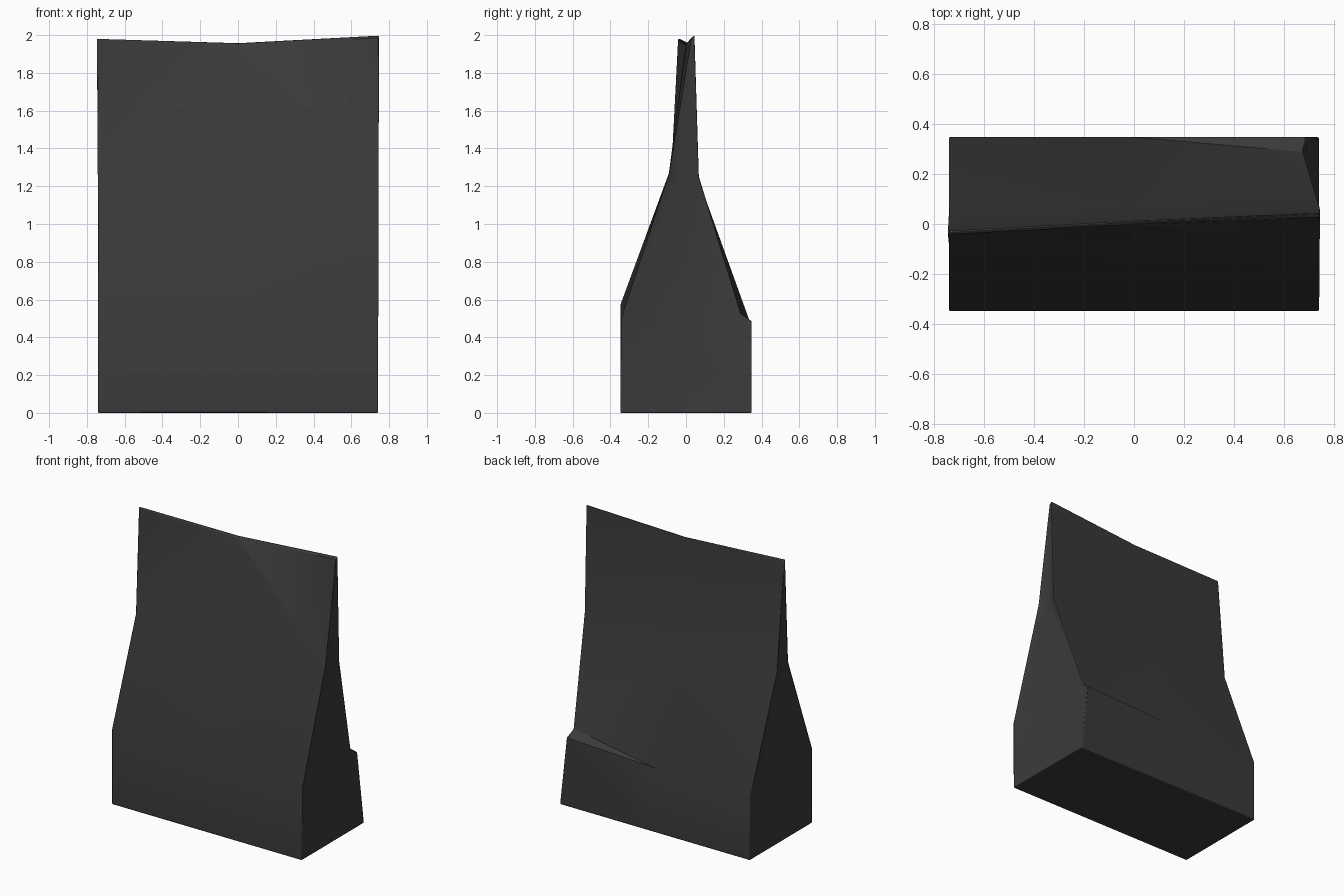
import bpy
import bmesh
import math

cube = bpy.data.objects.get("Cube")
if cube:
    bpy.data.objects.remove(cube, do_unlink=True)

# Dark paper
paper = bpy.data.materials.new("dark_grey_paper")
paper.use_nodes = True
colour = (0.042, 0.042, 0.042, 1)
paper.diffuse_color = colour
bsdf = paper.node_tree.nodes["Principled BSDF"]
bsdf.inputs["Base Color"].default_value = colour
bsdf.inputs["Roughness"].default_value = 0.8

W, D = 0.743, 0.348
bm = bmesh.new()


def ring(front, back, width=W):
    """Three (y, z) points along the front and three along the back, from -x to +x."""
    xs = (-width, 0, width)
    return [[bm.verts.new((x, y, z)) for x, (y, z) in zip(xs, side)]
            for side in (front, back)]


def face(*verts):
    bm.faces.new(verts)


def fan(outline, centre):
    for a, c in zip(outline, outline[1:] + outline[:1]):
        face(a, c, centre)


def panel(low, high):
    """Two quads split so that the diagonals meet at the middle of the upper edge."""
    face(low[0], low[1], high[1])
    face(low[0], high[1], high[0])
    face(low[1], low[2], high[1])
    face(low[2], high[2], high[1])


# Levels: base, fold above the box, neck and closed lips
base = ring([(-D, 0)] * 3, [(D, 0)] * 3)
fold = ring([(-D, 0.53), (-D, 0.57), (-D, 0.49)],
            [(D, 0.43), (D, 0.455), (0.29, 0.53)])
neck = ring([(-0.08, 1.24), (-0.09, 1.27), (-0.09, 1.27)],
            [(0.045, 1.21), (0.065, 1.24), (0.068, 1.25)], W + 0.002)
lips = ring([(-0.042, 1.98), (-0.002, 1.95), (0.027, 1.985)],
            [(-0.028, 1.98), (0.012, 1.96), (0.045, 2.0)], W + 0.004)

# Crushed rear corner
fold[1][2].co.x = 0.675
dent = bm.verts.new((0.69, D, 0.485))

# Front and back panels
levels = (base, fold, neck, lips)
for low, high in zip(levels, levels[1:]):
    for side in (0, 1):
        if side and low is base:
            continue
        panel(low[side], high[side])

# Back of the box, meeting the dent
b, f = base[1], fold[1]
face(b[0], b[1], f[1], f[0])
face(b[1], b[2], dent, f[1])
face(dent, f[2], f[1])

# Gusseted ends: a low triangle rising to a tuck, and a tuck at the neck
for i, sign, corner in ((0, -1, []), (2, 1, [dent])):
    tuck = bm.verts.new((sign * (W - 0.045), -0.03, 0.42))
    pinch = bm.verts.new((sign * (W - 0.03), -0.015, 1.25))
    lower = [fold[0][i], base[0][i], base[1][i]] + corner + [fold[1][i]]
    upper = [fold[1][i], neck[1][i], lips[1][i], lips[0][i], neck[0][i], fold[0][i]]
    for outline, centre in ((lower, tuck), (upper, pinch)):
        for a, c in zip(outline, outline[1:]):
            face(a, c, centre)
    face(fold[0][i], tuck, pinch)
    face(fold[1][i], pinch, tuck)

# Base and lip strip
for level in (base, lips):
    for i in (0, 1):
        face(level[0][i], level[0][i + 1], level[1][i + 1], level[1][i])

bmesh.ops.recalc_face_normals(bm, faces=bm.faces)
mesh = bpy.data.meshes.new("paper_bag")
bm.to_mesh(mesh)
bm.free()
mesh.materials.append(paper)
bag = bpy.data.objects.new("paper_bag", mesh)
bpy.context.collection.objects.link(bag)

# Soft folds with crisp, slightly rounded corners
bpy.ops.object.select_all(action="DESELECT")
bag.select_set(True)
bpy.context.view_layer.objects.active = bag
bevel = bag.modifiers.new("rounded_edges", "BEVEL")
bevel.width = 0.006
bevel.segments = 2
bevel.limit_method = "ANGLE"
bevel.angle_limit = math.radians(58)
bpy.ops.object.shade_smooth_by_angle(angle=math.radians(31))
